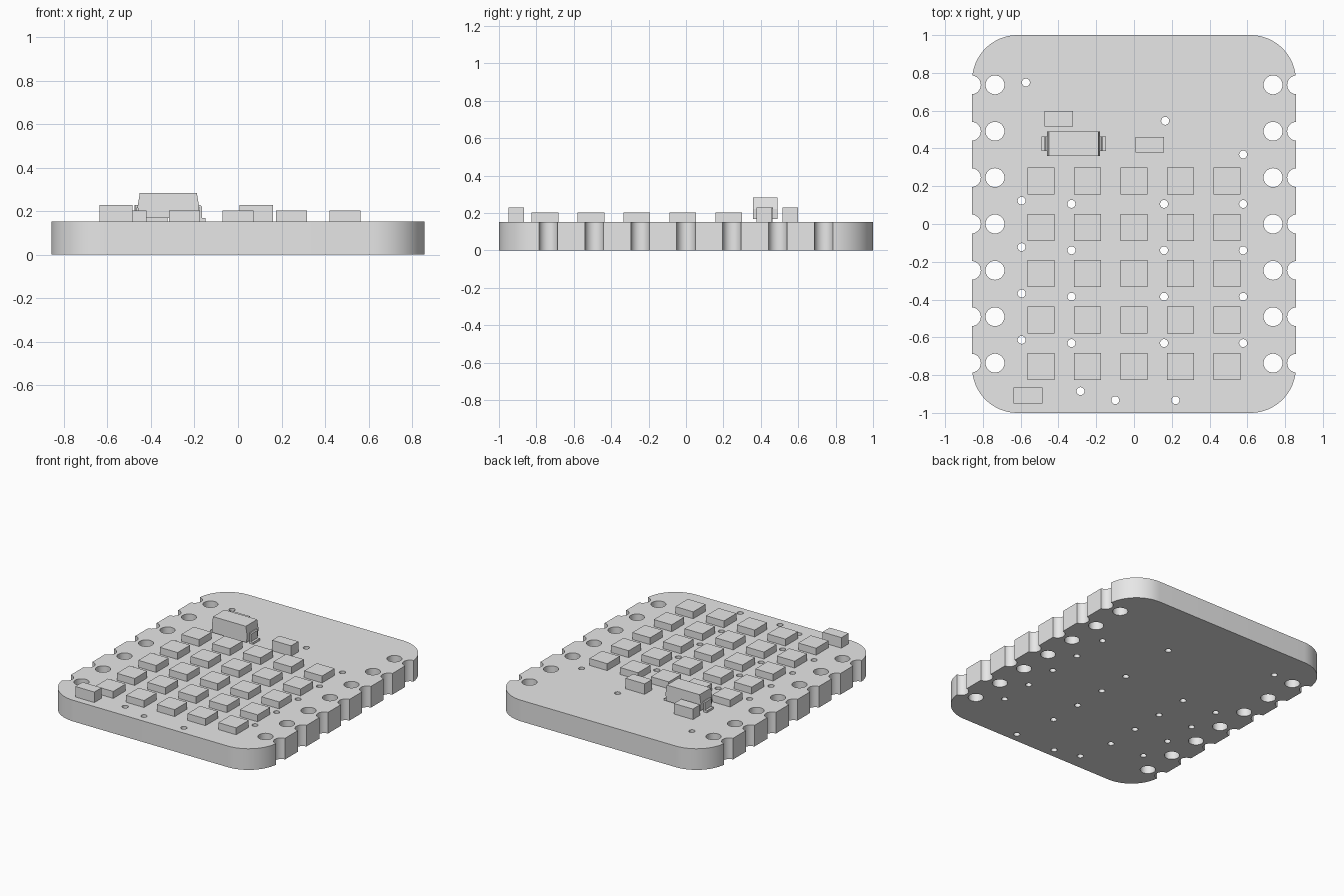
import bpy
import bmesh
from math import cos, sin, pi, radians
from mathutils import Matrix

cube = bpy.data.objects.get("Cube")
if cube:
    bpy.data.objects.remove(cube, do_unlink=True)

grey = bpy.data.materials.new("plain_grey")
grey.use_nodes = True
grey.diffuse_color = (0.8, 0.8, 0.8, 1)
grey.node_tree.nodes["Principled BSDF"].inputs["Base Color"].default_value = (0.8, 0.8, 0.8, 1)

TOP = 0.153       # upper face of the board
PITCH = 0.2455    # spacing of pads and chips


def finish(name, bm):
    bmesh.ops.recalc_face_normals(bm, faces=bm.faces[:])
    mesh = bpy.data.meshes.new(name)
    bm.to_mesh(mesh)
    bm.free()
    mesh.materials.append(grey)
    obj = bpy.data.objects.new(name, mesh)
    bpy.context.collection.objects.link(obj)
    return obj


def box(name, x, y, width, depth, z0, z1):
    bm = bmesh.new()
    place = Matrix.Translation((x, y, (z0 + z1) / 2)) @ Matrix.Diagonal((width, depth, z1 - z0, 1))
    bmesh.ops.create_cube(bm, size=1, matrix=place)
    return finish(name, bm)


def extrude(name, points, direction):
    bm = bmesh.new()
    face = bm.faces.new([bm.verts.new(p) for p in points])
    new = bmesh.ops.extrude_face_region(bm, geom=[face])["geom"]
    bmesh.ops.translate(bm, vec=direction, verts=[v for v in new if isinstance(v, bmesh.types.BMVert)])
    return finish(name, bm)


# Board with rounded corners
HALF_X, RADIUS, STEPS = 0.857, 0.24, 16
outline = []
for quarter, (sx, sy) in enumerate([(1, 1), (-1, 1), (-1, -1), (1, -1)]):
    for i in range(STEPS + 1):
        a = (quarter + i / STEPS) * pi / 2
        outline.append((sx * (HALF_X - RADIUS) + RADIUS * cos(a),
                        sy * (1 - RADIUS) + RADIUS * sin(a), 0))
board = extrude("board", outline, (0, 0, TOP))

# Pad holes, edge notches and small via holes
drills = []
for side in (-1, 1):
    for row in range(-3, 4):
        drills += [(side * 0.736, row * PITCH, 0.05), (side * 0.861, row * PITCH, 0.05)]
for row in range(4):
    y = 0.106 - row * PITCH
    drills.append((-0.595, y + 0.017, 0.021))
    drills += [(x, y, 0.021) for x in (-0.331, 0.159, 0.578)]
for x, y in [(-0.572, 0.749), (0.165, 0.546), (0.578, 0.368),
             (-0.283, -0.885), (-0.099, -0.933), (0.22, -0.933)]:
    drills.append((x, y, 0.021))

bm = bmesh.new()
for x, y, r in drills:
    bmesh.ops.create_cone(bm, cap_ends=True, segments=32, radius1=r, radius2=r, depth=1,
                          matrix=Matrix.Translation((x, y, TOP / 2)))
cutter = finish("drill_cutter", bm)
cutter.hide_render = True
cut = board.modifiers.new("drill", 'BOOLEAN')
cut.operation, cut.solver, cut.object = 'DIFFERENCE', 'EXACT', cutter
bpy.ops.object.select_all(action='DESELECT')
bpy.context.view_layer.objects.active = board
board.select_set(True)
bpy.ops.object.modifier_apply(modifier=cut.name)
bpy.data.objects.remove(cutter, do_unlink=True)
bpy.ops.object.shade_smooth_by_angle(angle=radians(30))

# Grid of light chips
for row in range(5):
    for col in range(-2, 3):
        box(f"light_chip_{row + 1}_{col + 3}", col * 0.246, 0.228 - row * PITCH,
            0.143, 0.143, TOP, TOP + 0.05)

# Small components
for i, (x, y) in enumerate([(-0.399, 0.558), (0.084, 0.419), (-0.561, -0.908)]):
    box(f"small_component_{i + 1}", x, y, 0.152, 0.083, TOP, 0.229)

# Large component: tapered body and bent leads
CX, CY, BODY, LEAD = -0.32, 0.424, 0.13, 0.076
profile = [(-0.137, 0.168), (0.137, 0.168), (0.141, 0.222), (0.131, 0.284), (-0.131, 0.284), (-0.141, 0.222)]
extrude("large_component_body", [(CX + x, CY - BODY / 2, z) for x, z in profile], (0, BODY, 0))
bend = [(0.13, 0.228), (0.148, 0.228), (0.154, 0.222), (0.154, 0.168), (0.171, 0.168),
        (0.171, TOP), (0.143, TOP), (0.143, 0.217), (0.13, 0.217)]
for side, name in ((-1, "right_lead"), (1, "left_lead")):
    extrude(name, [(CX + side * x, CY - LEAD / 2, z) for x, z in bend], (0, LEAD, 0))
